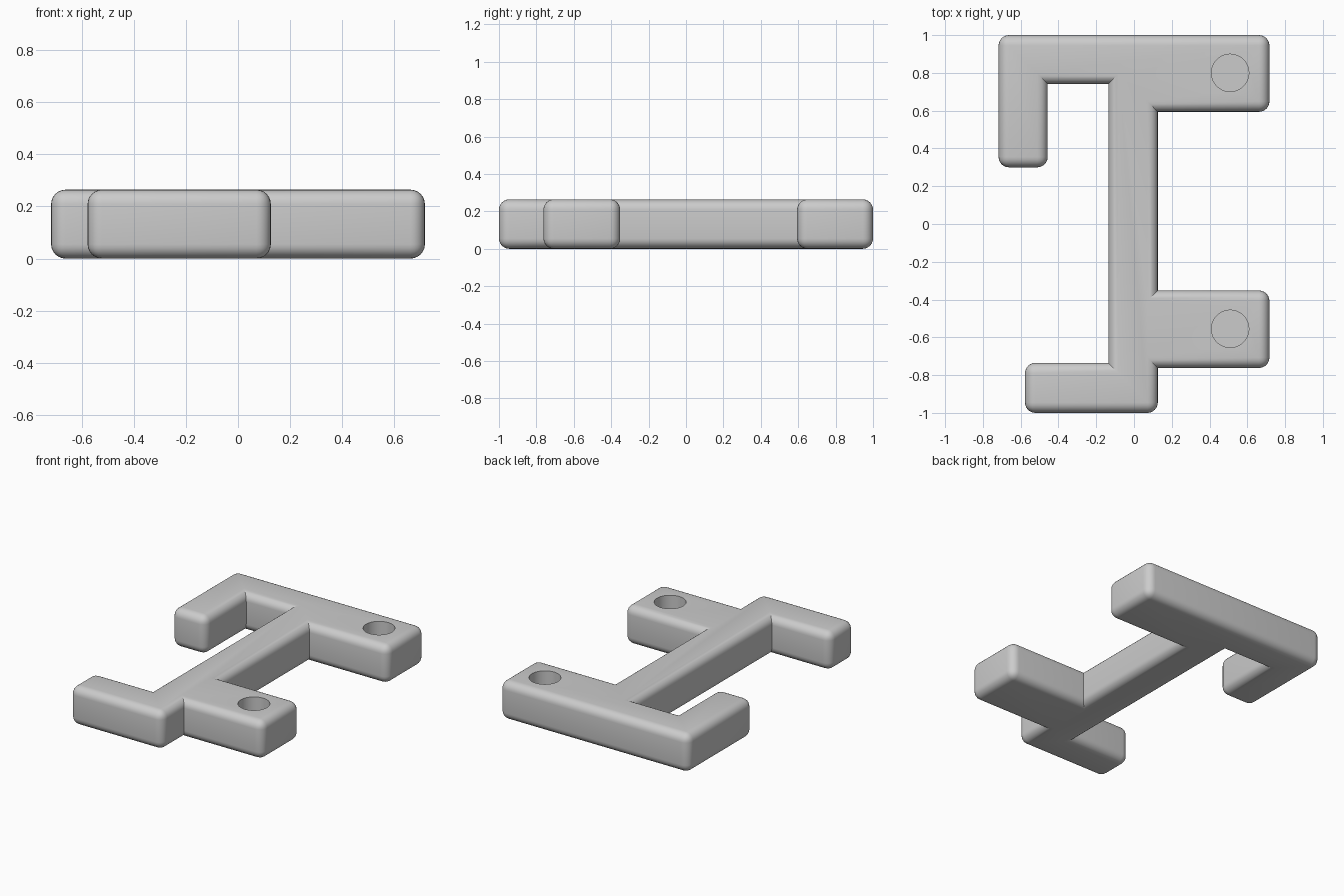
import bpy, bmesh, math

if "Cube" in bpy.data.objects:
    bpy.data.objects.remove(bpy.data.objects["Cube"])

HEIGHT = 0.264
ROUND = 0.055

grey = bpy.data.materials.new("light_grey")
grey.diffuse_color = (0.6, 0.6, 0.6, 1)
grey.use_nodes = True
grey.node_tree.nodes["Principled BSDF"].inputs["Base Color"].default_value = grey.diffuse_color

# Outline of the whole bracket, counter-clockwise from the hook tip
outline = [
    (-0.717, 0.30), (-0.457, 0.30), (-0.457, 0.742), (-0.136, 0.742),
    (-0.136, -0.735), (-0.577, -0.735), (-0.577, -1.0), (0.126, -1.0),
    (0.126, -0.762), (0.717, -0.762), (0.717, -0.352), (0.126, -0.352),
    (0.126, 0.594), (0.717, 0.594), (0.717, 1.0), (-0.717, 1.0),
]

# Bracket body: extruded outline
bm = bmesh.new()
base = bm.faces.new([bm.verts.new((x, y, 0)) for x, y in outline])
top = bmesh.ops.extrude_face_region(bm, geom=[base])["geom"]
bmesh.ops.translate(bm, vec=(0, 0, HEIGHT),
                    verts=[g for g in top if isinstance(g, bmesh.types.BMVert)])
bmesh.ops.recalc_face_normals(bm, faces=bm.faces)

# Round every outer edge, leaving the inner vertical corners sharp
bmesh.ops.bevel(bm, geom=[e for e in bm.edges if e.is_convex],
                offset=ROUND, offset_type='OFFSET', segments=6,
                profile=0.5, affect='EDGES', clamp_overlap=True)
mesh = bpy.data.meshes.new("bracket")
bm.to_mesh(mesh)
bm.free()
mesh.materials.append(grey)
bracket = bpy.data.objects.new("bracket", mesh)
bpy.context.collection.objects.link(bracket)

# Blind round holes in the two right-hand arms
for name, y in (("rear_hole_cutter", 0.80), ("front_hole_cutter", -0.555)):
    bpy.ops.mesh.primitive_cylinder_add(vertices=48, radius=0.099, depth=0.4,
                                        location=(0.509, y, 0.264))
    cutter = bpy.context.object
    cutter.name = name
    cutter.data.materials.append(grey)
    cutter.hide_render = True
    cutter.hide_set(True)
    cut = bracket.modifiers.new(name, 'BOOLEAN')
    cut.operation = 'DIFFERENCE'
    cut.solver = 'EXACT'
    cut.object = cutter

# Apply the holes, then smooth the rounded edges
bpy.ops.object.select_all(action='DESELECT')
bpy.context.view_layer.objects.active = bracket
bracket.select_set(True)
for m in list(bracket.modifiers):
    cutter = m.object
    bpy.ops.object.modifier_apply(modifier=m.name)
    bpy.data.objects.remove(cutter)
bpy.ops.object.shade_smooth_by_angle(angle=math.radians(30))
